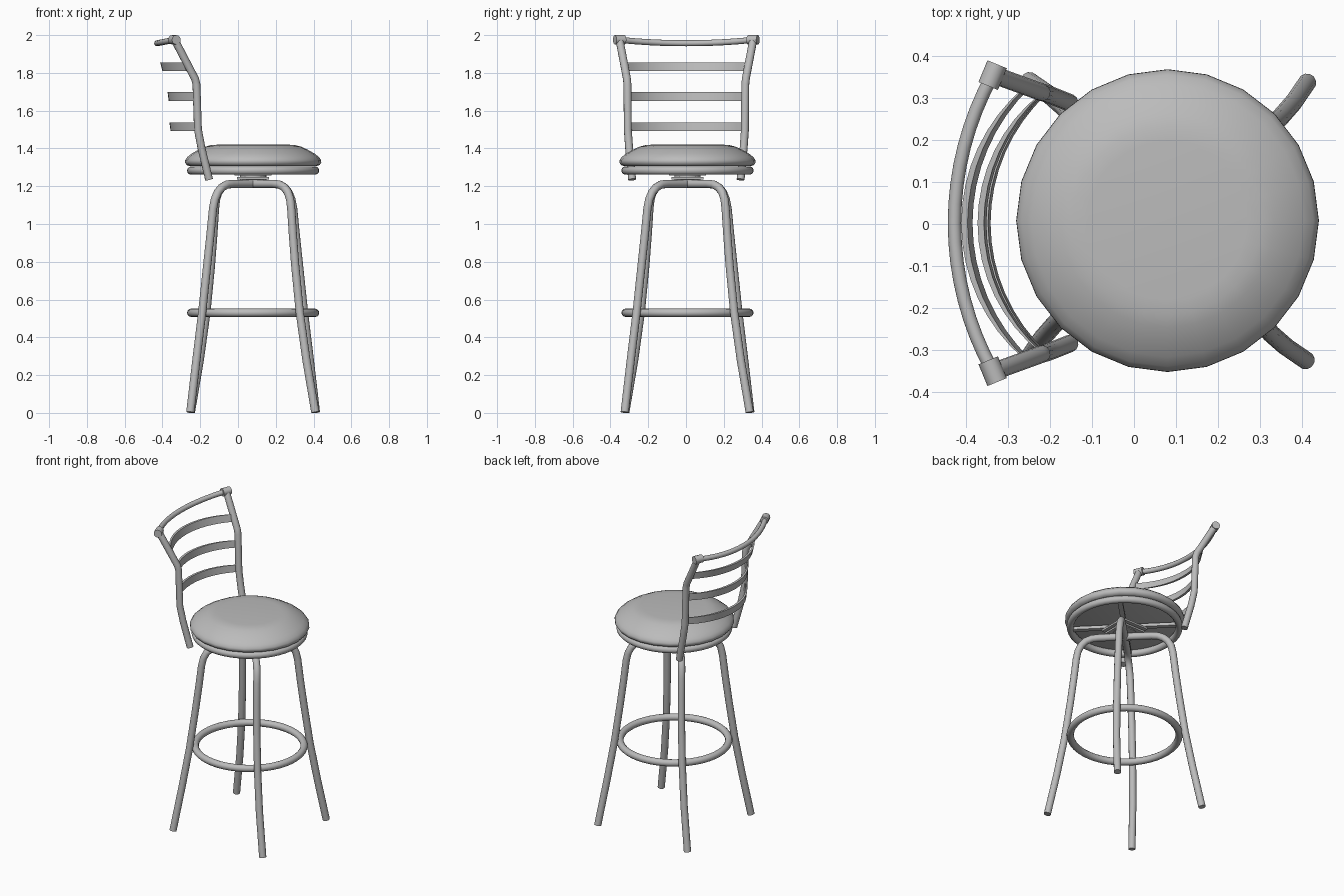
import bpy, bmesh, math
from mathutils import Vector

if "Cube" in bpy.data.objects:
    bpy.data.objects.remove(bpy.data.objects["Cube"])

CX, CY = 0.08, 0.008      # axis of the seat and base
TUBE = 0.022

grey = bpy.data.materials.new("satin grey")
grey.use_nodes = True
grey.diffuse_color = (0.5, 0.5, 0.5, 1)
grey.node_tree.nodes["Principled BSDF"].inputs["Base Color"].default_value = (0.5, 0.5, 0.5, 1)


def finish(ob, name, angle=40):
    ob.name = name
    ob.data.materials.clear()
    ob.data.materials.append(grey)
    bpy.ops.object.select_all(action='DESELECT')
    ob.select_set(True)
    bpy.context.view_layer.objects.active = ob
    bpy.ops.object.shade_smooth_by_angle(angle=math.radians(angle))
    return ob


def mesh_object(name, bm, angle=40):
    bmesh.ops.recalc_face_normals(bm, faces=bm.faces)
    me = bpy.data.meshes.new(name)
    bm.to_mesh(me)
    bm.free()
    ob = bpy.data.objects.new(name, me)
    bpy.context.collection.objects.link(ob)
    return finish(ob, name, angle)


def tube(name, points, radius):
    """Round capped tube along a path."""
    cu = bpy.data.curves.new(name, 'CURVE')
    cu.dimensions = '3D'
    cu.bevel_depth = radius
    cu.bevel_resolution = 4
    cu.use_fill_caps = True
    sp = cu.splines.new('POLY')
    sp.points.add(len(points) - 1)
    for p, co in zip(sp.points, points):
        p.co = (*co, 1)
    ob = bpy.data.objects.new(name, cu)
    bpy.context.collection.objects.link(ob)
    bpy.ops.object.select_all(action='DESELECT')
    ob.select_set(True)
    bpy.context.view_layer.objects.active = ob
    bpy.ops.object.convert(target='MESH')
    return finish(bpy.context.view_layer.objects.active, name, 50)


def arc(end_x, half_width, mid_x, end_z, mid_z, steps=16):
    """Circular arc bowed to -x between the two back posts."""
    sag = end_x - mid_x
    r = (half_width ** 2 + sag ** 2) / (2 * sag)
    span = math.asin(half_width / r)
    pts = []
    for i in range(steps + 1):
        a = span * (2 * i / steps - 1)
        drop = r * (1 - math.cos(a)) / sag
        pts.append(Vector((mid_x + sag * drop, r * math.sin(a) + 0.002,
                           mid_z + (end_z - mid_z) * drop)))
    return pts


def box(name, size, location, turn=0):
    bpy.ops.mesh.primitive_cube_add(size=1, location=location, rotation=(0, 0, turn))
    ob = bpy.context.object
    ob.scale = size
    return finish(ob, name)


def ring(name, z):
    bpy.ops.mesh.primitive_torus_add(location=(CX, CY, z), major_radius=0.328, minor_radius=TUBE,
                                     major_segments=48, minor_segments=12)
    return finish(bpy.context.object, name, 60)


# Padded seat: profile spun around the axis
bm = bmesh.new()
profile = [(0, 1.306), (0.335, 1.306), (0.352, 1.312), (0.361, 1.326), (0.36, 1.338),
           (0.348, 1.355), (0.325, 1.373), (0.29, 1.393), (0.255, 1.409),
           (0.225, 1.417), (0.19, 1.42), (0, 1.42)]
verts = [bm.verts.new((CX + r, CY, z)) for r, z in profile]
edges = [bm.edges.new(pair) for pair in zip(verts, verts[1:])]
bmesh.ops.spin(bm, geom=verts + edges, cent=(CX, CY, 0), axis=(0, 0, 1),
               angle=math.tau, steps=24)
bmesh.ops.remove_doubles(bm, verts=bm.verts, dist=0.0005)
mesh_object("seat_cushion", bm, 50)

# Seat frame and swivel
ring("seat_ring", 1.283)
for i, turn in enumerate((45, 135)):
    box(f"seat_brace_{i + 1}", (0.65, 0.03, 0.02), (CX, CY, 1.28), math.radians(turn))
box("swivel_upper_plate", (0.195, 0.195, 0.012), (CX, CY, 1.263))
box("swivel_lower_plate", (0.17, 0.17, 0.012), (CX, CY, 1.242))
bpy.ops.mesh.primitive_cylinder_add(vertices=24, radius=0.07, depth=0.04, location=(CX, CY, 1.252))
finish(bpy.context.object, "swivel_bearing")

# Four bent legs meeting under the swivel: radius, angle, height
leg = [(0, 45, 1.212), (0.16, 45, 1.212), (0.2, 45, 1.208), (0.235, 45, 1.193),
       (0.263, 44.5, 1.167), (0.282, 44, 1.13), (0.293, 43.5, 1.08), (0.308, 43, 0.95),
       (0.33, 42.5, 0.78), (0.366, 42.5, 0.53), (0.412, 43.2, 0.28), (0.468, 44.7, 0.003)]
for i in range(4):
    path = []
    for r, deg, z in leg:
        a = math.radians(deg + 90 * i)
        path.append((CX + r * math.cos(a), CY + r * math.sin(a), z))
    tube(f"leg_{i + 1}", path, TUBE)

ring("foot_ring", 0.53)

# Back posts with round top joints
post = [(-0.153, 0.287, 1.235), (-0.193, 0.303, 1.4), (-0.212, 0.31, 1.5),
        (-0.22, 0.312, 1.74), (-0.228, 0.315, 1.77), (-0.335, 0.354, 1.975)]
for side, label in ((1, "left"), (-1, "right")):
    tube(f"back_post_{label}", [(x, side * y + 0.002, z) for x, y, z in post], 0.021)
    joint = Vector((-0.337, side * 0.353 + 0.002, 1.975))
    along = Vector((0.38, side * 0.92, 0)).normalized() * 0.028
    tube(f"top_joint_{label}", [joint - along, joint + along], 0.025)

# Curved top rail
tube("top_rail", arc(-0.337, 0.353, -0.428, 1.975, 1.957), 0.016)

# Three curved flat slats, swept from a thin rectangle
for i, (z, end_x, half, mid_x, lean) in enumerate(((1.832, -0.255, 0.325, -0.4, 0.006),
                                                   (1.675, -0.217, 0.311, -0.364, 0.003),
                                                   (1.515, -0.212, 0.31, -0.354, 0.003))):
    bm = bmesh.new()
    outer, inner = arc(end_x, half, mid_x - 0.006, z, z), arc(end_x, half, mid_x + 0.006, z, z)
    loops = []
    for o, n in zip(outer, inner):
        n = n + Vector((0.003, 0, 0))
        up = Vector((-lean, 0, 0.023))
        loops.append([bm.verts.new(c) for c in (o - up, n - up, n + up, o + up)])
    for a, b in zip(loops, loops[1:]):
        for k in range(4):
            j = (k + 1) % 4
            bm.faces.new((a[k], a[j], b[j], b[k]))
    bm.faces.new(loops[0])
    bm.faces.new(loops[-1])
    mesh_object(f"back_slat_{i + 1}", bm)
